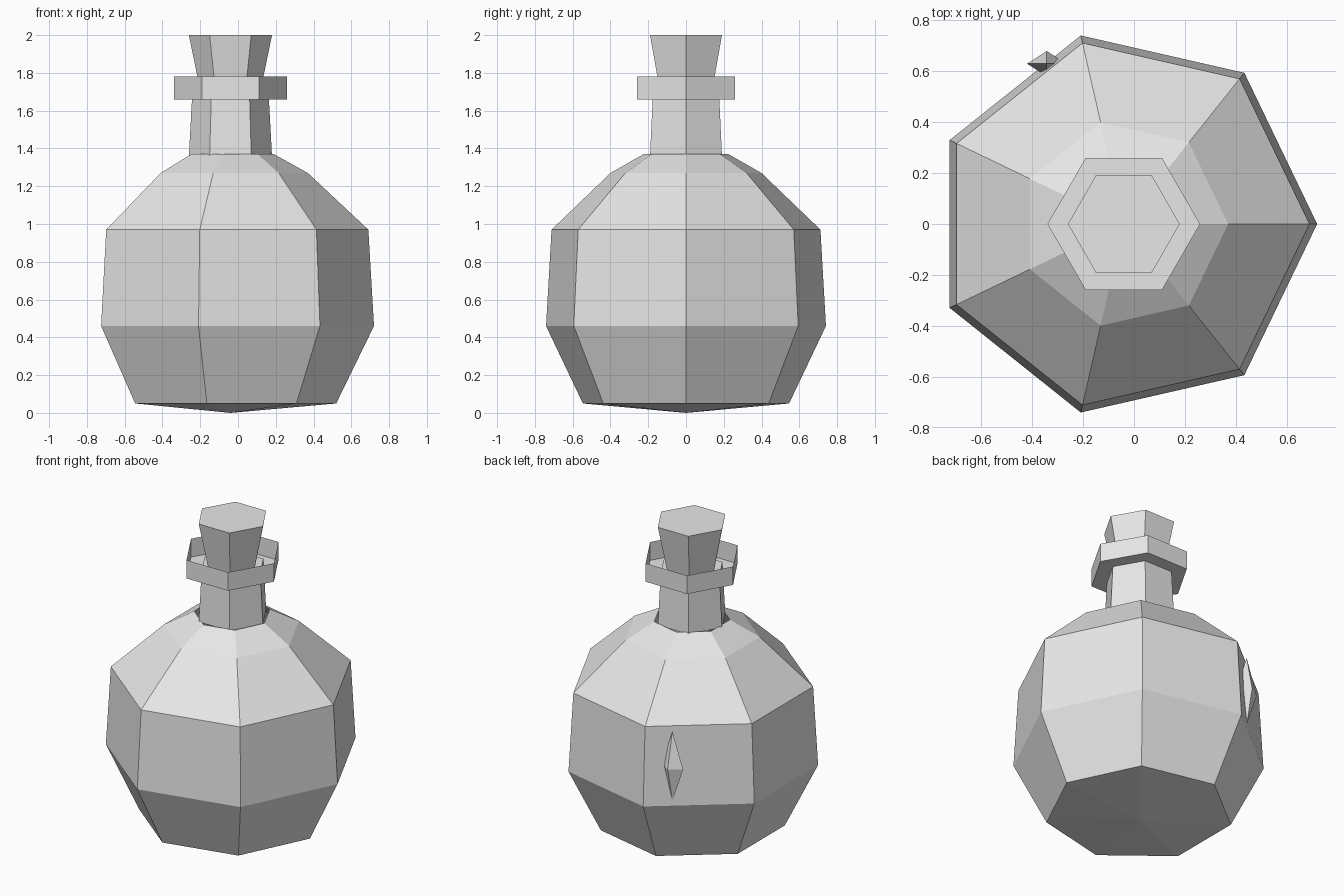
import bpy
import bmesh
from math import cos, sin, tau

cube = bpy.data.objects.get("Cube")
if cube:
    bpy.data.objects.remove(cube)

AXIS_X = -0.04  # the bottle's own axis

grey = bpy.data.materials.new("plain_grey")
grey.use_nodes = True
grey.diffuse_color = (0.8, 0.8, 0.8, 1)
grey.node_tree.nodes["Principled BSDF"].inputs["Base Color"].default_value = (0.8, 0.8, 0.8, 1)


def lathe(name, sides, profile, centre=(AXIS_X, 0), squash=1.0, cap_bottom=False, cap_top=False):
    """Sweep (radius, height) points, bottom to top, around an upright axis; zero radius makes a tip."""
    bm = bmesh.new()
    rings = []
    for radius, z in profile:
        count = sides if radius else 1
        rings.append([bm.verts.new((centre[0] + radius * cos(tau * i / sides),
                                    centre[1] + squash * radius * sin(tau * i / sides), z))
                      for i in range(count)])
    for low, high in zip(rings, rings[1:]):
        for i in range(sides):
            j = (i + 1) % sides
            if len(low) == 1:
                bm.faces.new((low[0], high[j], high[i]))
            elif len(high) == 1:
                bm.faces.new((low[i], low[j], high[0]))
            else:
                bm.faces.new((low[i], low[j], high[j], high[i]))
    if cap_bottom:
        bm.faces.new(rings[0][::-1])
    if cap_top:
        bm.faces.new(rings[-1])
    mesh = bpy.data.meshes.new(name)
    bm.to_mesh(mesh)
    bm.free()
    mesh.materials.append(grey)
    obj = bpy.data.objects.new(name, mesh)
    bpy.context.collection.objects.link(obj)
    return obj


# Seven-sided belly, open at the top, shallow point underneath
lathe("bottle_body", 7, [(0, 0), (0.56, 0.05), (0.76, 0.46), (0.73, 0.97), (0.41, 1.27), (0.23, 1.37)])

# Six-sided neck, its top standing just inside the lip
lathe("bottle_neck", 6, [(0.22, 1.36), (0.202, 1.69)], cap_top=True)

# Shallow open cup forming the lip
lathe("bottle_lip", 6, [(0.30, 1.66), (0.30, 1.78)], cap_bottom=True)

# Tapered stopper
lathe("stopper", 6, [(0.152, 1.67), (0.22, 2.0)], cap_bottom=True, cap_top=True)

# Long gem half sunk in the back wall
lathe("back_gem", 4, [(0, 0.49), (0.077, 0.715), (0, 0.945)], centre=(-0.343, 0.63), squash=0.65)
